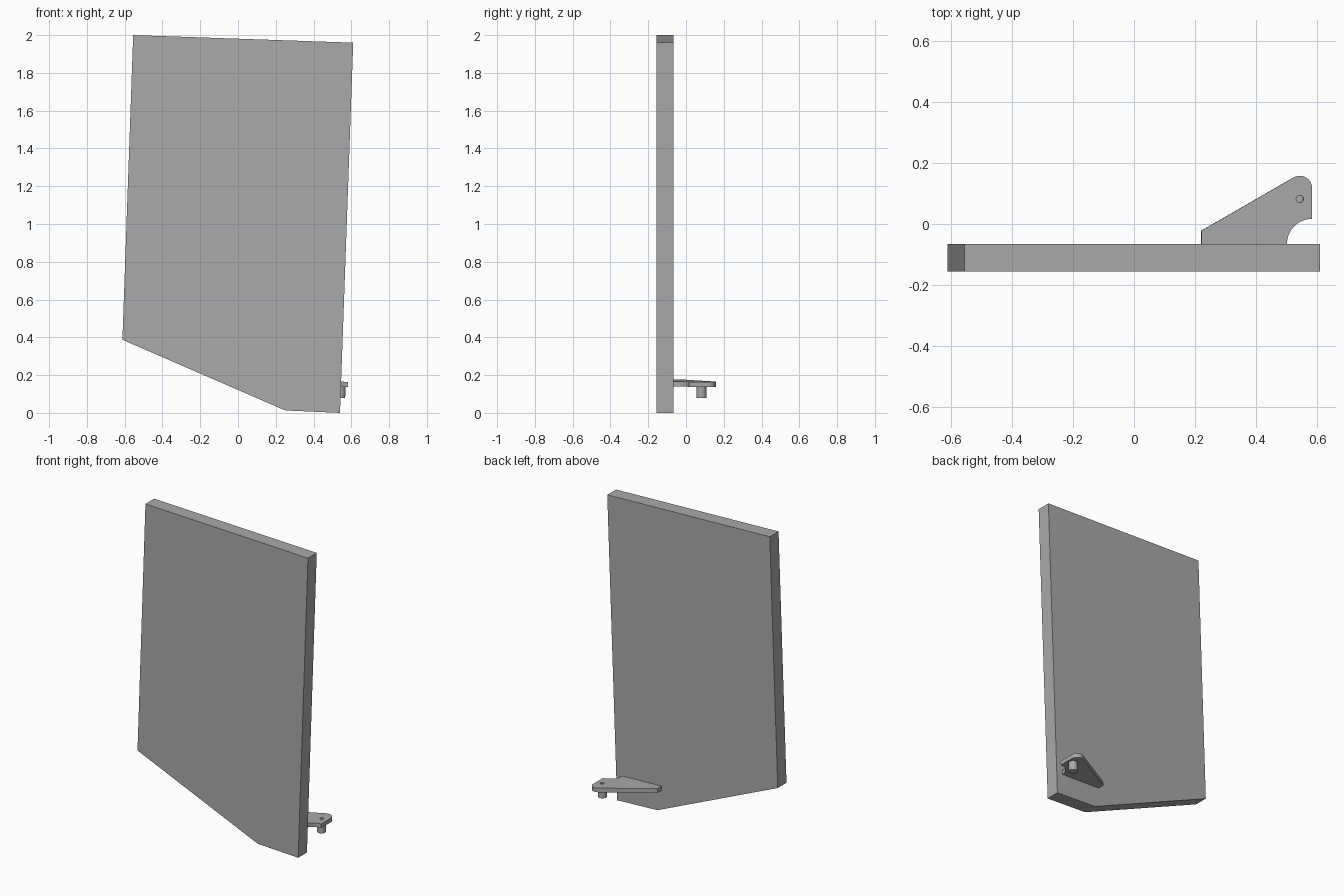
import bpy, bmesh, math
from mathutils import Vector, Matrix

cube = bpy.data.objects.get("Cube")
if cube:
    bpy.data.objects.remove(cube)

grey = bpy.data.materials.new("plain grey")
grey.use_nodes = True
grey.diffuse_color = (0.4, 0.4, 0.4, 1)
grey.node_tree.nodes["Principled BSDF"].inputs["Base Color"].default_value = (0.4, 0.4, 0.4, 1)

TILT = math.radians(2)


def prism(name, points, depth):
    """Extrude a closed loop of 3D points along the depth vector."""
    bm = bmesh.new()
    face = bm.faces.new([bm.verts.new(p) for p in points])
    extruded = bmesh.ops.extrude_face_region(bm, geom=[face])["geom"]
    verts = [v for v in extruded if isinstance(v, bmesh.types.BMVert)]
    bmesh.ops.translate(bm, verts=verts, vec=depth)
    bmesh.ops.recalc_face_normals(bm, faces=bm.faces)
    mesh = bpy.data.meshes.new(name)
    bm.to_mesh(mesh)
    bm.free()
    mesh.materials.append(grey)
    obj = bpy.data.objects.new(name, mesh)
    bpy.context.collection.objects.link(obj)
    return obj


def arc(cx, cy, r, start, end, steps):
    angles = [math.radians(start + (end - start) * i / steps) for i in range(steps + 1)]
    return [(cx + r * math.cos(a), cy + r * math.sin(a)) for a in angles]


def smooth(obj):
    bpy.ops.object.select_all(action='DESELECT')
    obj.select_set(True)
    bpy.context.view_layer.objects.active = obj
    bpy.ops.object.shade_smooth_by_angle(angle=math.radians(30))


# Leaning flat panel with a cut lower corner
outline = [(-0.555, 2.0), (0.61, 1.96), (0.54, 0.0), (0.25, 0.013), (-0.612, 0.387)]
prism("panel", [(x, -0.155, z) for x, z in outline], Vector((0, 0.09, 0)))

# Bracket parts are drawn around the pin axis, then tilted with the panel
PIN = Vector((0.543, 0.082, 0.152))
THICK = 0.027


def bracket_part(name, points, z, height):
    loop = [(x - PIN.x, y - PIN.y, z) for x, y in points]
    obj = prism(name, loop, Vector((0, 0, height)))
    obj.matrix_world = Matrix.Translation(PIN) @ Matrix.Rotation(TILT, 4, 'Y')
    return obj


plate = [(0.22, -0.065), (0.22, -0.022)]
plate += arc(0.543, 0.118, 0.04, 120, 0, 16)
plate += arc(0.583, -0.065, 0.082, 90, 180, 16)
bracket = bracket_part("hinge_bracket", plate, -THICK / 2, THICK)

# Small hole in the bracket above the pin
cutter = bracket_part("hole_cutter", arc(PIN.x, PIN.y, 0.012, 0, 345, 23), -0.05, 0.1)
cutter.hide_render = True
cutter.hide_viewport = True
hole = bracket.modifiers.new("pin hole", 'BOOLEAN')
hole.object = cutter
hole.operation = 'DIFFERENCE'
hole.solver = 'EXACT'
smooth(bracket)

# Round hinge pin under the bracket
pin = bracket_part("hinge_pin", arc(PIN.x, PIN.y, 0.027, 0, 348.75, 31), -0.072, 0.072 - THICK / 2)
smooth(pin)
